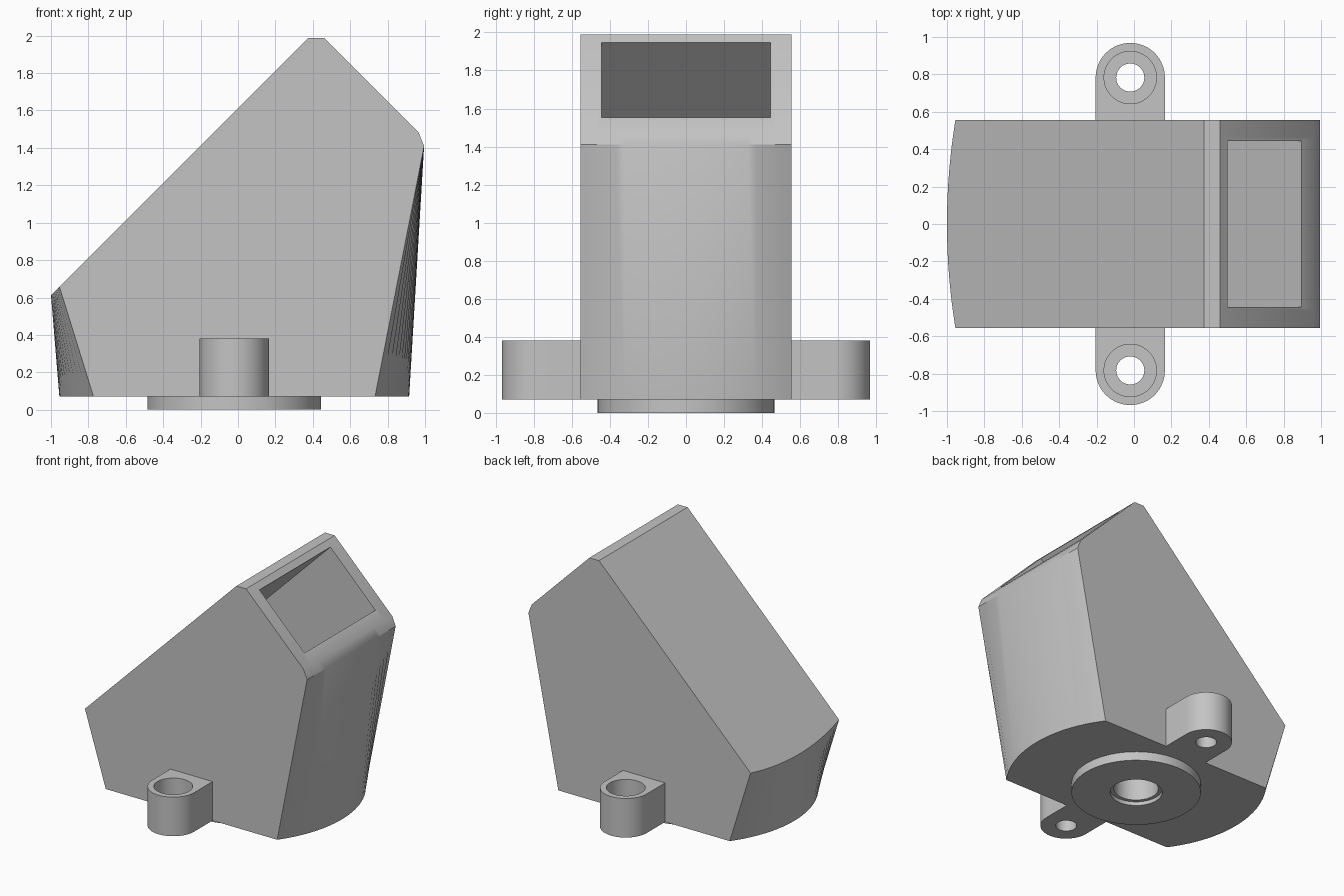
import bpy, bmesh, math
from mathutils import Matrix

cube = bpy.data.objects.get("Cube")
if cube:
    bpy.data.objects.remove(cube, do_unlink=True)

grey = bpy.data.materials.new("light grey")
grey.use_nodes = True
colour = (0.55, 0.55, 0.55, 1)
grey.diffuse_color = colour
grey.node_tree.nodes["Principled BSDF"].inputs["Base Color"].default_value = colour

AXIS = -0.02      # x of the bore, flange and lugs
HALF = 0.555      # half width of the housing
BASE = 0.07       # underside of the housing


def finish(bm, name):
    bmesh.ops.recalc_face_normals(bm, faces=bm.faces)
    mesh = bpy.data.meshes.new(name)
    bm.to_mesh(mesh)
    bm.free()
    mesh.materials.append(grey)
    obj = bpy.data.objects.new(name, mesh)
    bpy.context.collection.objects.link(obj)
    return obj


def loft(name, rings):
    """Skin matching point rings and cap both ends."""
    bm = bmesh.new()
    rows = [[bm.verts.new(p) for p in ring] for ring in rings]
    n = len(rows[0])
    for a, b in zip(rows, rows[1:]):
        for i in range(n):
            j = (i + 1) % n
            bm.faces.new((a[i], a[j], b[j], b[i]))
    bm.faces.new(rows[0])
    bm.faces.new(rows[-1])
    return finish(bm, name)


def cylinder(name, y, radius, z0, z1):
    bm = bmesh.new()
    bmesh.ops.create_cone(bm, cap_ends=True, segments=64, radius1=radius,
                          radius2=radius, depth=z1 - z0,
                          matrix=Matrix.Translation((AXIS, y, (z0 + z1) / 2)))
    return finish(bm, name)


def cut(obj, *cutters):
    bpy.context.view_layer.objects.active = obj
    for cutter in cutters:
        cutter.hide_render = True
        mod = obj.modifiers.new("cut", 'BOOLEAN')
        mod.operation = 'DIFFERENCE'
        mod.solver = 'EXACT'
        mod.object = cutter
        bpy.ops.object.modifier_apply(modifier=mod.name)
        bpy.data.objects.remove(cutter, do_unlink=True)


def shade(obj):
    bpy.ops.object.select_all(action='DESELECT')
    obj.select_set(True)
    bpy.context.view_layer.objects.active = obj
    bpy.ops.object.shade_smooth_by_angle(angle=math.radians(30))


# Housing: side profile swept across, with bowed ends
def section(y):
    bow = math.sqrt(0.935 ** 2 - y ** 2)
    left = -1.0 + 0.045 * (y / HALF) ** 2
    profile = [(AXIS - bow, BASE), (left, left + 1.613), (0.375, 1.988),
               (0.46, 1.988), (0.965, 1.483), (0.995, 1.41),
               (AXIS + bow, BASE)]
    return [(x, y, z) for x, z in profile]


STEPS = 24
housing = loft("housing", [section(HALF * (2 * i / STEPS - 1))
                           for i in range(STEPS + 1)])

# Slanted rectangular duct meeting the vertical bore
duct_profile = [(0.995, 1.653), (0.6, 2.048), (-0.35, 1.098), (0.045, 0.703)]
duct = loft("duct_cutter", [[(x, y, z) for x, z in duct_profile]
                            for y in (-0.445, 0.445)])
cut(housing, duct, cylinder("bore_cutter", 0, 0.16, -0.1, 0.95))
shade(housing)

# Round flange under the housing, with a stepped hole
flange = cylinder("base_flange", 0, 0.465, 0, BASE)
cut(flange, cylinder("flange_bore", 0, 0.16, -0.1, 0.2),
    cylinder("flange_step", 0, 0.187, -0.1, 0.03))
shade(flange)

# Mounting lugs with counterbored screw holes
R, CENTRE, TOP = 0.185, 0.783, 0.38
for side, name in ((-1, "front_lug"), (1, "back_lug")):
    outline = [(AXIS + R, side * HALF)]
    for i in range(33):
        a = math.pi * i / 32
        outline.append((AXIS + R * math.cos(a),
                        side * (CENTRE + R * math.sin(a))))
    outline.append((AXIS - R, side * HALF))
    lug = loft(name, [[(x, y, z) for x, y in outline] for z in (BASE, TOP)])
    cut(lug, cylinder("screw_hole", side * CENTRE, 0.075, 0, 0.5),
        cylinder("counterbore", side * CENTRE, 0.14, TOP - 0.13, 0.5))
    shade(lug)
